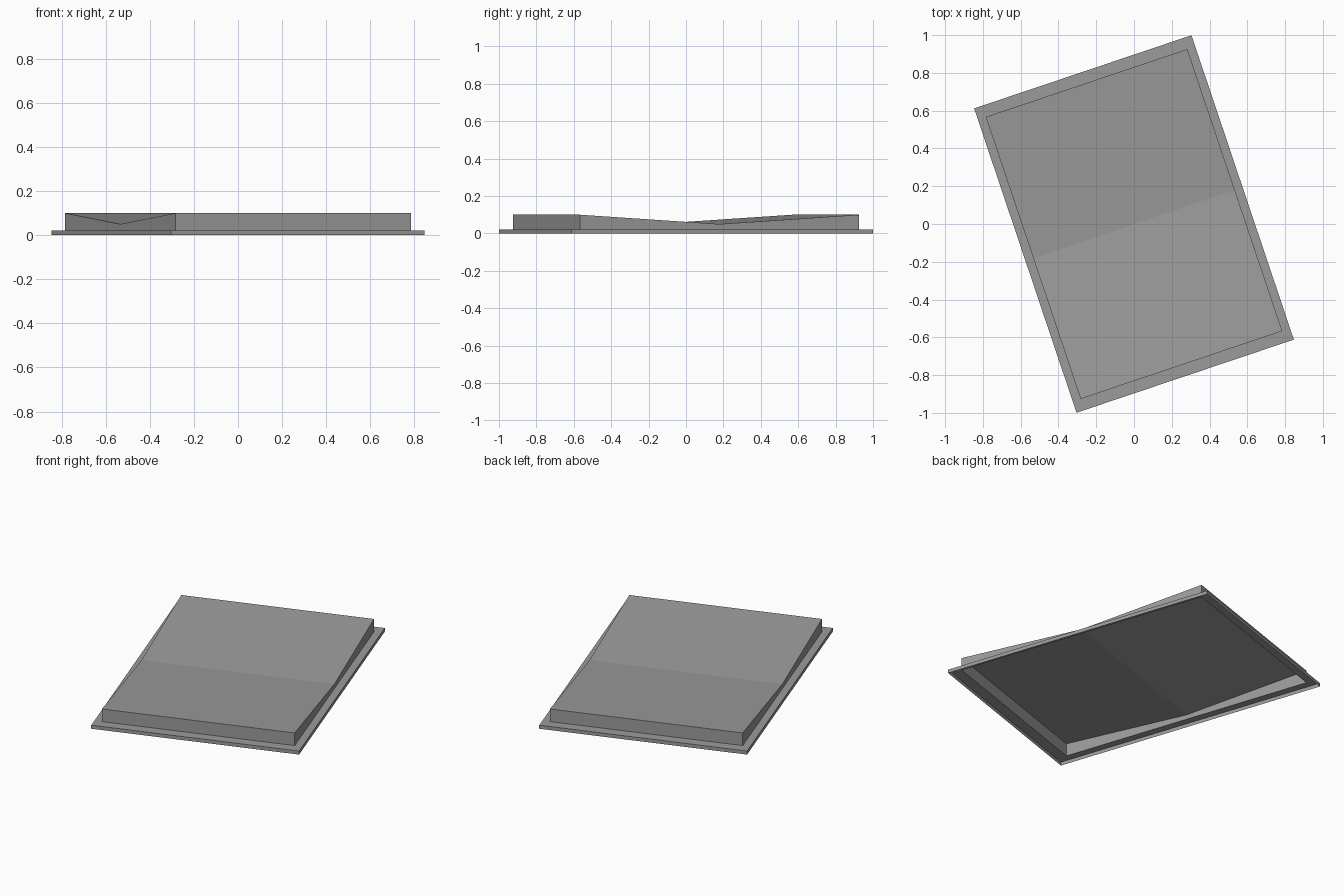
import bpy, bmesh, math
from mathutils import Matrix

cube = bpy.data.objects.get("Cube")
if cube:
    bpy.data.objects.remove(cube, do_unlink=True)

TURN = Matrix.Rotation(math.radians(18.6), 4, 'Z')
OUTER = (0.607, 0.85)      # half size of the flange
INNER = (0.563, 0.7875)    # half size of the raised panel
FLANGE_Z, TOP_Z, VALLEY_Z = 0.022, 0.1, 0.05

grey = bpy.data.materials.new("mid grey")
grey.use_nodes = True
colour = (0.33, 0.33, 0.33, 1)
grey.diffuse_color = colour
grey.node_tree.nodes["Principled BSDF"].inputs["Base Color"].default_value = colour


def loop(bm, half, z, mid_z=None):
    """Rectangle with an extra point in the middle of each long side."""
    x, y = half
    mid = z if mid_z is None else mid_z
    spots = [(x, -y, z), (x, 0, mid), (x, y, z), (-x, y, z), (-x, 0, mid), (-x, -y, z)]
    return [bm.verts.new(p) for p in spots]


def bridge(bm, low, high):
    for i in range(len(low)):
        j = (i + 1) % len(low)
        bm.faces.new((low[i], low[j], high[j], high[i]))


def finish(name, bm):
    bm.transform(TURN)
    mesh = bpy.data.meshes.new(name)
    bm.to_mesh(mesh)
    bm.free()
    mesh.materials.append(grey)
    bpy.context.collection.objects.link(bpy.data.objects.new(name, mesh))


# Flange: thin rim and flat border, open underneath
bm = bmesh.new()
rim_low = loop(bm, OUTER, 0)
rim_high = loop(bm, OUTER, FLANGE_Z)
border = loop(bm, INNER, FLANGE_Z)
bridge(bm, rim_low, rim_high)
bridge(bm, rim_high, border)
finish("flange", bm)

# Raised panel: side walls and two slopes meeting in a valley
bm = bmesh.new()
base = loop(bm, INNER, FLANGE_Z)
top = loop(bm, INNER, TOP_Z, VALLEY_Z)
bridge(bm, base, top)
bm.faces.new((top[0], top[1], top[4], top[5]))
bm.faces.new((top[1], top[2], top[3], top[4]))
finish("valley_panel", bm)
